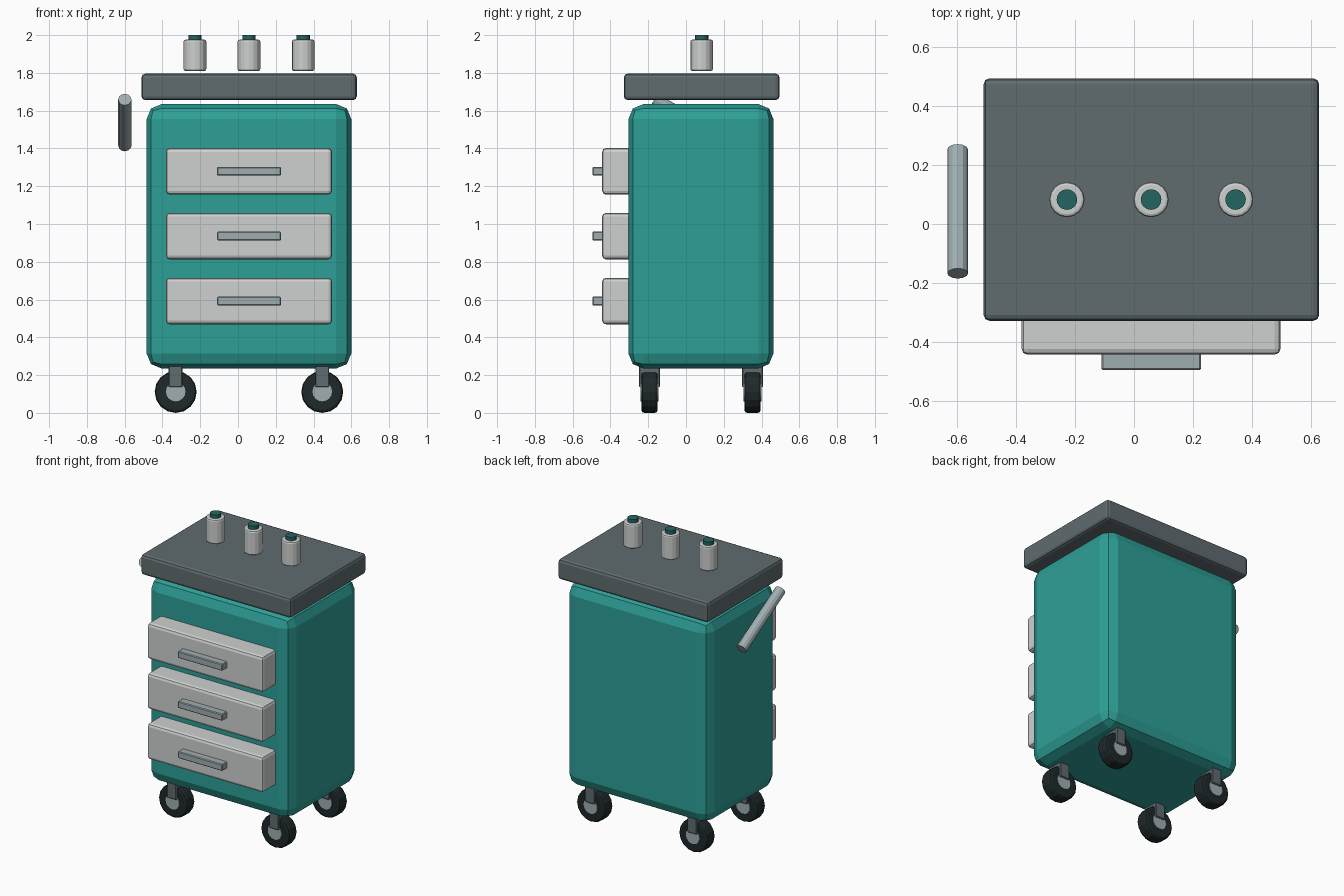
import bpy, math

if "Cube" in bpy.data.objects:
    bpy.data.objects.remove(bpy.data.objects["Cube"])


def material(name, rgb):
    m = bpy.data.materials.new(name)
    m.diffuse_color = (*rgb, 1.0)
    m.use_nodes = True
    m.node_tree.nodes["Principled BSDF"].inputs["Base Color"].default_value = m.diffuse_color
    return m


TEAL = material("teal_paint", (0.027, 0.35, 0.31))
SLATE = material("slate_grey", (0.115, 0.15, 0.16))
PALE = material("pale_grey", (0.62, 0.64, 0.63))
STEEL = material("steel_grey", (0.35, 0.42, 0.44))
RUBBER = material("black_rubber", (0.013, 0.021, 0.023))
CAP = material("dark_teal", (0.018, 0.13, 0.125))


def finish(ob, name, mat, bevel, segments):
    ob.name = name
    ob.data.materials.append(mat)
    if bevel:
        b = ob.modifiers.new("bevel", 'BEVEL')
        b.width = bevel
        b.segments = segments
        b.limit_method = 'ANGLE'
        b.angle_limit = math.radians(40)
    return ob


def box(name, x, y, z, mat, bevel=0.0, segments=2):
    """Box from (min, max) ranges on each axis."""
    bpy.ops.mesh.primitive_cube_add(
        size=1, location=[(a + b) / 2 for a, b in (x, y, z)])
    ob = bpy.context.object
    ob.scale = [b - a for a, b in (x, y, z)]
    bpy.ops.object.transform_apply(location=False, rotation=False, scale=True)
    return finish(ob, name, mat, bevel, segments)


def rod(name, loc, r, depth, mat, tilt=0.0, sides=16, bevel=0.0, segments=2):
    """Cylinder tilted about the x axis."""
    bpy.ops.mesh.primitive_cylinder_add(
        vertices=sides, radius=r, depth=depth, location=loc,
        rotation=(math.radians(tilt), 0, 0))
    return finish(bpy.context.object, name, mat, bevel, segments)


# Cabinet and worktop
box("cabinet_body", (-0.484, 0.60), (-0.305, 0.463), (0.235, 1.635), TEAL, 0.08)
box("worktop", (-0.511, 0.629), (-0.329, 0.495), (1.656, 1.796), SLATE, 0.02)

# Drawers with bar pulls
for i, z in enumerate((0.592, 0.936, 1.279)):
    box(f"drawer_{i + 1}", (-0.382, 0.498), (-0.444, -0.285),
        (z - 0.123, z + 0.123), PALE, 0.02)
    box(f"drawer_pull_{i + 1}", (-0.111, 0.228), (-0.496, -0.43),
        (z - 0.023, z + 0.023), STEEL, 0.005, 1)

# Slanted push handle on the left
rod("push_handle", (-0.599, 0.043, 1.537), 0.035, 0.487, STEEL, 60, 12)

# Bottles with caps
for i, x in enumerate((-0.228, 0.058, 0.345)):
    rod(f"bottle_{i + 1}", (x, 0.083, 1.893), 0.06, 0.166, PALE, bevel=0.01)
    rod(f"bottle_cap_{i + 1}", (x, 0.083, 1.985), 0.035, 0.03, CAP)

# Casters: tyre, hub and fork at each corner
for side, x in (("left", -0.33), ("right", 0.446)):
    for end, y in (("front", -0.193), ("back", 0.352)):
        tag = f"{end}_{side}"
        rod(f"tyre_{tag}", (x, y, 0.111), 0.111, 0.086, RUBBER, 90,
            bevel=0.015)
        rod(f"hub_{tag}", (x, y, 0.113), 0.052, 0.094, STEEL, 90)
        box(f"fork_{tag}", (x - 0.037, x + 0.037), (y - 0.056, y + 0.056),
            (0.136, 0.26), SLATE, 0.005, 1)
